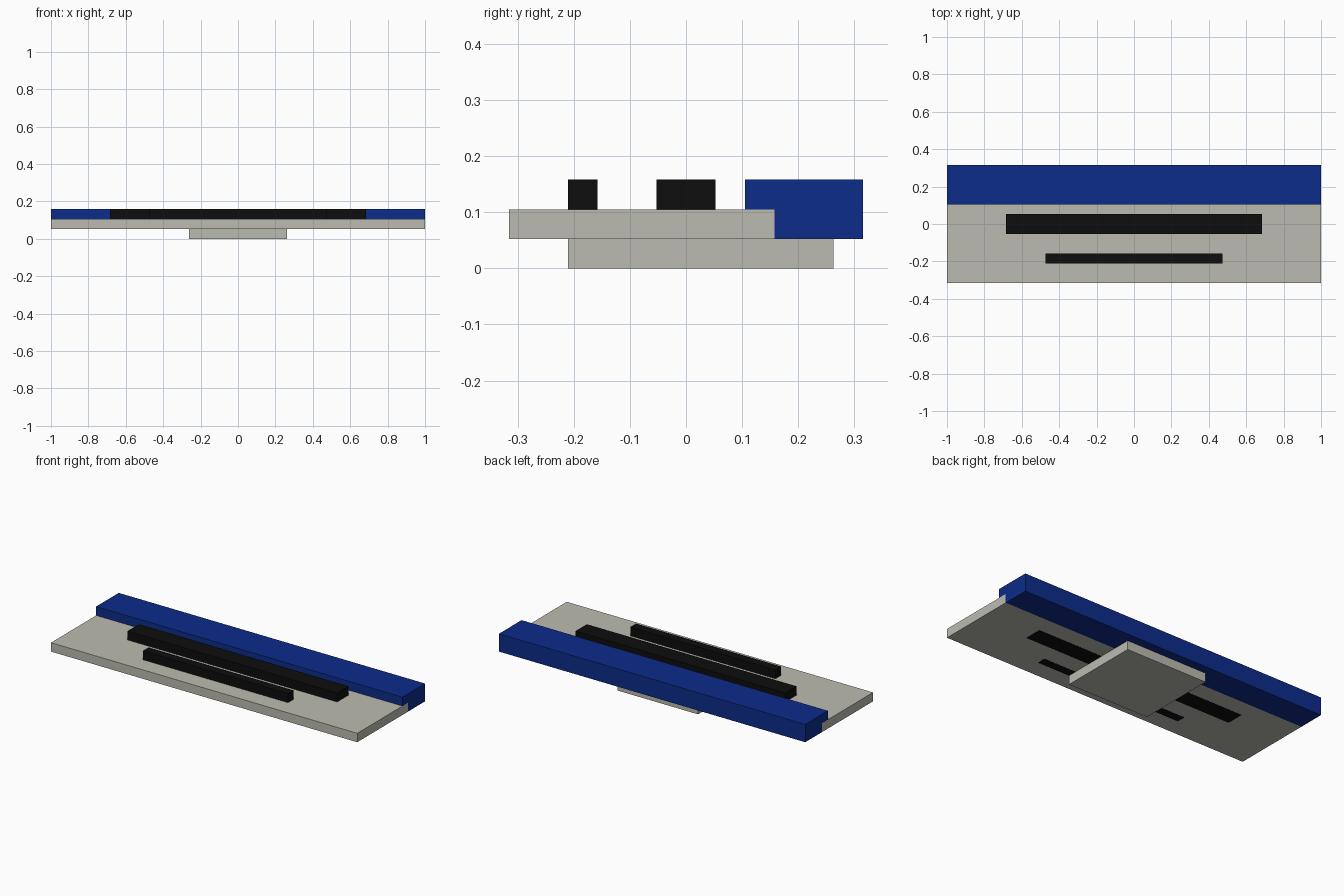
import bpy

if "Cube" in bpy.data.objects:
    bpy.data.objects.remove(bpy.data.objects["Cube"])

U = 1 / 19  # grid module: the model is 38 modules long


def material(name, rgb):
    m = bpy.data.materials.new(name)
    m.diffuse_color = (*rgb, 1)
    m.use_nodes = True
    m.node_tree.nodes["Principled BSDF"].inputs["Base Color"].default_value = m.diffuse_color
    return m


GREY = material("warm_grey", (0.50, 0.50, 0.44))
BLUE = material("dark_blue", (0.0037, 0.025, 0.254))
BLACK = material("black", (0.004, 0.004, 0.004))


def extrude_x(name, half, profile, mat):
    """Prism along x from a (y, z) outline, all in modules."""
    n = len(profile)
    verts = [(s * half * U, y * U, z * U) for s in (-1, 1) for y, z in profile]
    faces = [tuple(range(n))[::-1], tuple(range(n, 2 * n))]
    faces += [(i, (i + 1) % n, n + (i + 1) % n, n + i) for i in range(n)]
    mesh = bpy.data.meshes.new(name)
    mesh.from_pydata(verts, [], faces)
    mesh.materials.append(mat)
    obj = bpy.data.objects.new(name, mesh)
    bpy.context.collection.objects.link(obj)
    return obj


def box(name, half, y0, y1, z0, z1, mat):
    return extrude_x(name, half, [(y0, z0), (y1, z0), (y1, z1), (y0, z1)], mat)


# Foot and main slab
box("foot", 5, -4, 5, 0, 1, GREY)
box("slab", 19, -6, 3, 1, 2, GREY)

# Rear rail, stepped over the back edge of the slab
extrude_x("rear_rail", 19, [(3, 1), (6, 1), (6, 3), (2, 3), (2, 2), (3, 2)], BLUE)

# Black bars passing through the slab, just proud of its underside
box("long_bar", 13, -1, 1, 0.99, 3, BLACK)
box("short_bar", 9, -4, -3, 0.99, 3, BLACK)
